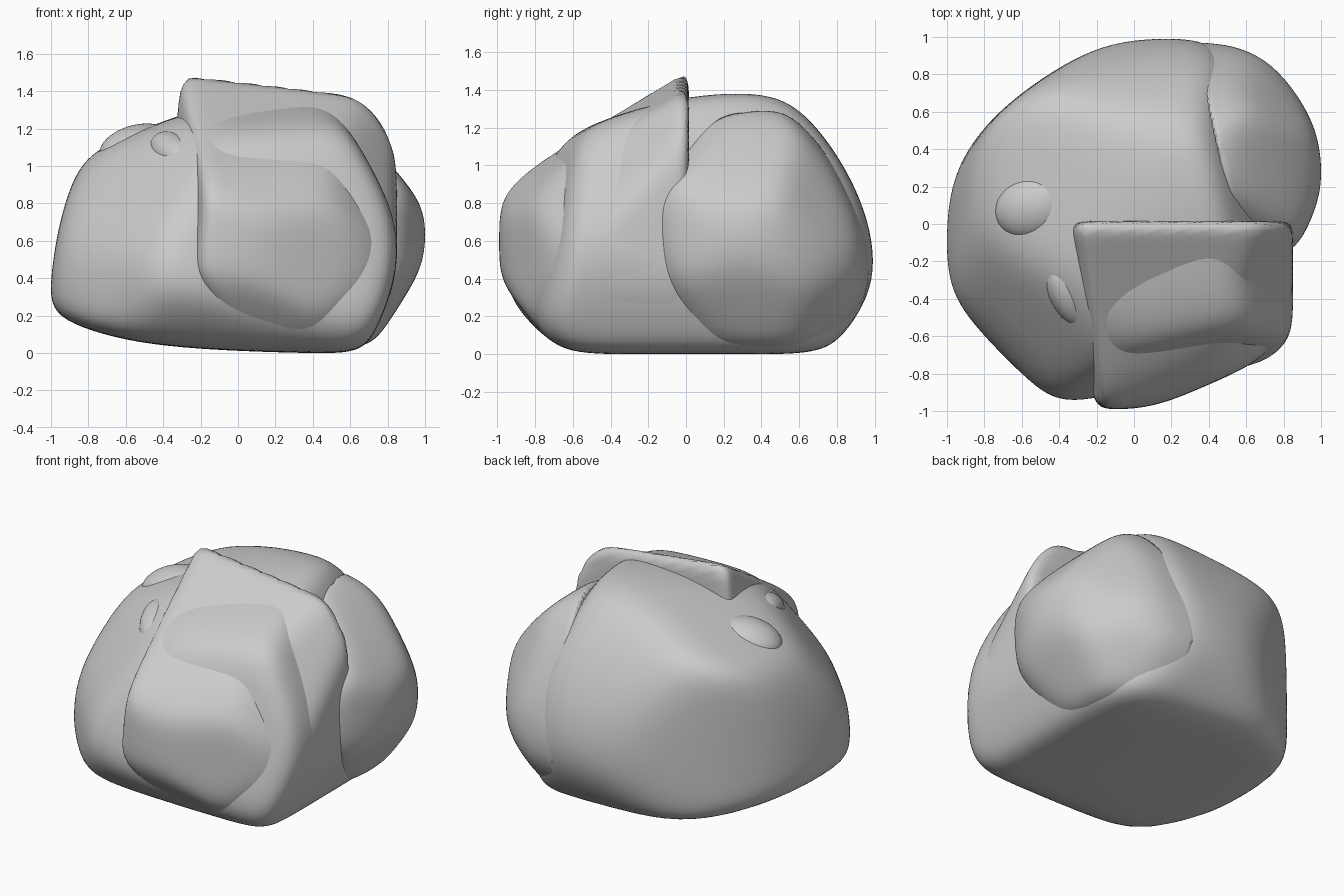
import bpy, bmesh
from mathutils import Vector


def rounded_lump(name, centre, faces, lo, hi, power=14, grow=1.03):
    """Soft-edged stone: each face is (normal, point it passes through)."""
    c = Vector(centre)
    planes = []
    for f in faces:
        n = Vector(f[:3]).normalized()
        planes.append((n, max(n.dot(Vector(f[3:]) - c), 0.05)))
    bm = bmesh.new()
    bmesh.ops.create_icosphere(bm, subdivisions=6, radius=1)
    for v in bm.verts:
        d = v.co.normalized()
        s = sum(max(n.dot(d) / h, 0) ** power for n, h in planes)
        v.co = c + d * grow * s ** (-1 / power)
    # fit each known extent by stretching that side about the centre
    for a in range(3):
        vals = [v.co[a] - c[a] for v in bm.verts]
        down = 1 if lo[a] is None else (lo[a] - c[a]) / min(vals)
        up = 1 if hi[a] is None else (hi[a] - c[a]) / max(vals)
        for v in bm.verts:
            t = v.co[a] - c[a]
            v.co[a] = c[a] + t * (up if t > 0 else down)
    return finish(name, bm)


def finish(name, bm):
    for f in bm.faces:
        f.smooth = True
    me = bpy.data.meshes.new(name)
    bm.to_mesh(me)
    bm.free()
    ob = bpy.data.objects.new(name, me)
    bpy.context.collection.objects.link(ob)
    return ob


def pebble(name, loc, radii, rot):
    bm = bmesh.new()
    bmesh.ops.create_icosphere(bm, subdivisions=4, radius=1)
    ob = finish(name, bm)
    ob.location, ob.scale, ob.rotation_euler = loc, radii, rot
    return ob


# Main boulder
rounded_lump("main_boulder", (0, 0, 0.6), [
    (0, 0, 1, 0.2, 0.2, 1.38),
    (-.36, 0, .93, -.4, 0, 1.22),
    (0, -.32, .95, 0, -.4, 1.24),
    (0, .65, .75, 0, .68, 1.22),
    (0, .89, .45, 0, .82, 1.0),
    (0, 1, 0, .2, .99, .5),
    (0, .78, -.62, 0, .86, .17),
    (-1, 0, .07, -.99, -.1, .5),
    (-.9, 0, .43, -.89, 0, .94),
    (-.4, 0, -.92, -.8, 0, .12),
    (-.84, .55, 0, -.83, .49, .5),
    (-.53, .85, 0, -.5, .75, .5),
    (-.73, -.69, 0, -.69, -.71, .45),
    (-.55, -.55, .62, -.65, -.42, .88),
    (.25, -.95, .2, -.2, -.92, .55),
    (.1, -.85, .5, .1, -.73, 1.05),
    (1, 0, 0, .85, -.3, .6),
    (.86, 0, .5, .68, -.2, 1.02),
    (.89, 0, -.45, .76, 0, .2),
    (.8, .6, 0, .45, .93, .5),
    (.86, .3, .4, .5, .3, 1.22),
    (0, -.7, -.7, 0, -.8, .14),
    (0, 0, -1, .2, .1, 0),
    (-.12, 0, -1, -.5, 0, .035),
], (-1, -.94, 0), (.85, .99, 1.38))

# Bulge on the right, towards the back
rounded_lump("right_bulge", (.5, .4, .65), [
    (.48, .88, 0, .65, .91, .5),
    (.86, .51, 0, .83, .73, .5),
    (1, .1, 0, .98, .3, .62),
    (.93, -.37, 0, .92, 0, .6),
    (.66, 0, .75, .66, .4, 1.14),
    (.83, 0, .56, .88, .3, .91),
    (.86, 0, -.51, .88, .3, .32),
    (0, 1, 0, .45, .97, .5),
    (.1, .9, .42, .55, .85, .82),
    (.1, .7, .7, .5, .68, 1.12),
    (.65, .65, .4, .7, .7, .88),
    (.6, .6, -.5, .74, .74, .28),
    (.2, -.6, .6, .62, 0, 1.08),
    (0, .75, -.65, .5, .85, .17),
    (.3, -1, -.1, .6, -.25, .6),
    (.5, -.5, -.6, .75, 0, .2),
    (0, 0, -1, .4, .4, .03),
    (0, 0, 1, .45, .45, 1.29),
    (-1, -.2, 0, .36, .97, .6),
], (.32, -.22, .03), (1, .97, 1.29))

# Bulge on the front
rounded_lump("front_bulge", (.25, -.4, .52), [
    (.4, -.92, 0, .3, -.9, .5),
    (0, -1, 0, 0, -.99, .55),
    (.75, -.65, 0, .76, -.64, .6),
    (1, 0, 0, .85, -.35, .6),
    (.25, -.75, .6, .05, -.9, .86),
    (.1, -.5, .85, .15, -.79, .96),
    (.7, -.5, .5, .8, -.5, .7),
    (0, -.8, -.6, .1, -.92, .3),
    (0, -.6, -.8, .2, -.78, .1),
    (.6, -.6, -.5, .65, -.65, .22),
    (.89, 0, -.45, .77, -.35, .2),
    (-1, -.2, .1, -.2, -.92, .55),
    (-.7, -.2, -.5, -.08, -.85, .2),
    (0, 0, -1, .3, -.4, .02),
    (0, 1, 0, .3, 0, .5),
], (None, -.99, .02), (.85, None, None), power=18, grow=1.04)

# Small knobs on the upper left
pebble("top_knob", (-.54, .09, 1.1), (.21, .17, .12), (0, -.25, .35))
pebble("low_knob", (-.35, -.38, 1.08), (.1, .19, .09), (.35, -.3, .35))
